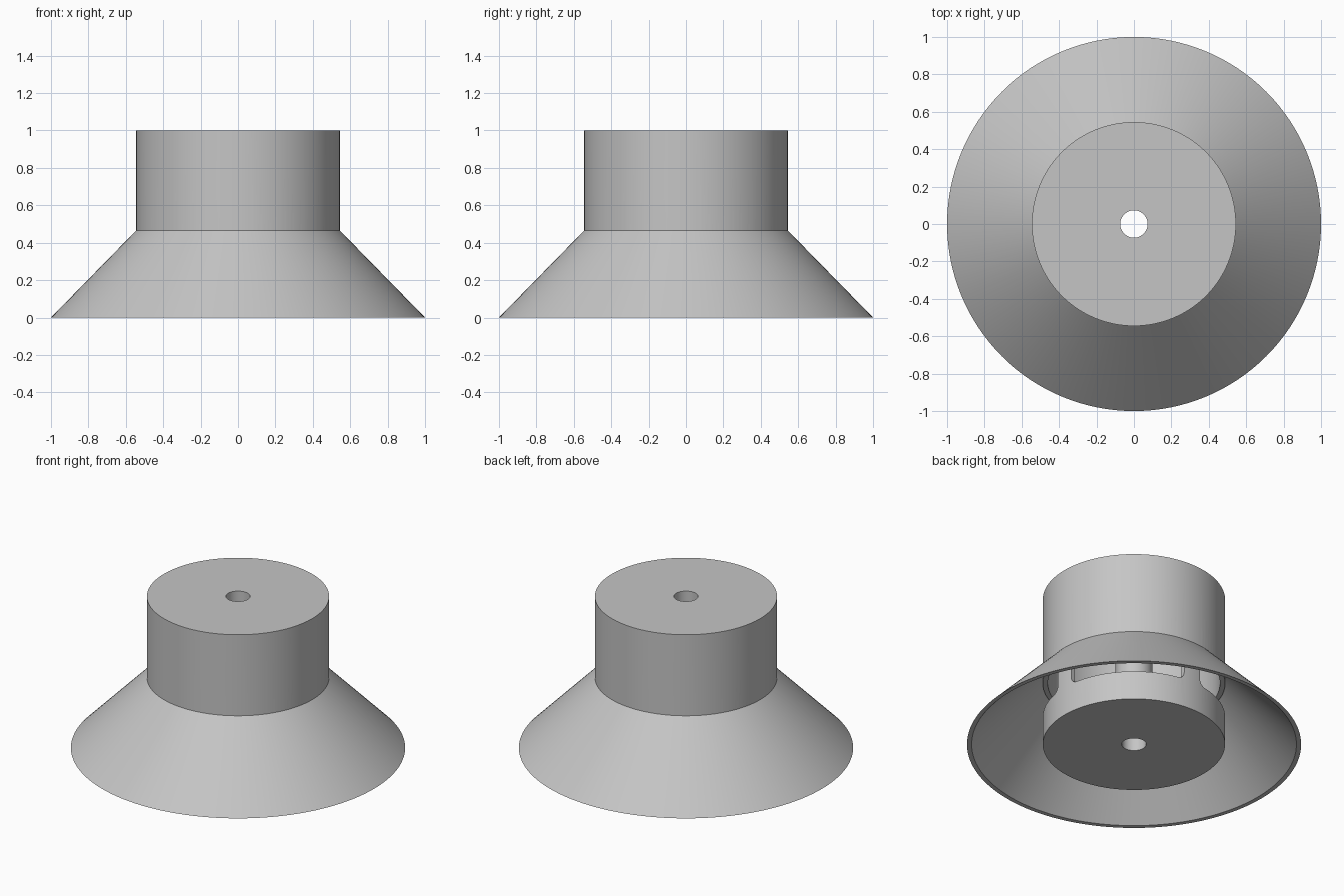
import bpy, bmesh, math

SEGMENTS = 128
RADIUS, HEIGHT, WALL = 0.545, 1.0, 0.03
HOLE, TUBE = 0.073, 0.11
SKIRT_TOP = 0.465

cube = bpy.data.objects.get("Cube")
if cube:
    bpy.data.objects.remove(cube)

grey = bpy.data.materials.new("plain_grey")
grey.use_nodes = True
colour = (0.56, 0.56, 0.56, 1)
grey.diffuse_color = colour
grey.node_tree.nodes["Principled BSDF"].inputs["Base Color"].default_value = colour


def ring_solid(name, sections, closed):
    """Solid from a row of four-sided cross-sections."""
    bm = bmesh.new()
    rows = [[bm.verts.new(p) for p in section] for section in sections]
    pairs = list(zip(rows, rows[1:]))
    if closed:
        pairs.append((rows[-1], rows[0]))
    else:
        bm.faces.new(rows[0])
        bm.faces.new(rows[-1])
    for a, b in pairs:
        n = len(a)
        for i in range(n):
            j = (i + 1) % n
            bm.faces.new((a[i], a[j], b[j], b[i]))
    bmesh.ops.recalc_face_normals(bm, faces=bm.faces)
    mesh = bpy.data.meshes.new(name)
    bm.to_mesh(mesh)
    bm.free()
    mesh.materials.append(grey)
    obj = bpy.data.objects.new(name, mesh)
    bpy.context.collection.objects.link(obj)
    return obj


def at_angle(profile, angle):
    return [(r * math.cos(angle), r * math.sin(angle), z) for r, z in profile]


def lathe(name, profile):
    step = 2 * math.pi / SEGMENTS
    return ring_solid(name, [at_angle(profile, i * step) for i in range(SEGMENTS)], True)


def slot_cutter(centre):
    """Curved window with rounded corners."""
    half, corner, low, high = math.radians(38.5), 0.045, 0.19, 0.42
    sections = []
    steps = 60
    for i in range(steps + 1):
        # Samples crowd towards the ends, where the corners are
        angle = -half * math.cos(math.pi * i / steps)
        gap = max(corner - (half - abs(angle)) * RADIUS, 0)
        inset = corner - math.sqrt(max(corner ** 2 - gap ** 2, 0))
        inner, outer = RADIUS - 0.08, RADIUS + 0.08
        profile = [(inner, low + inset), (inner, high - inset),
                   (outer, high - inset), (outer, low + inset)]
        sections.append(at_angle(profile, centre + angle))
    return ring_solid("slot_cutter", sections, False)


def cut(obj, cutter):
    mod = obj.modifiers.new("cut", "BOOLEAN")
    mod.operation = "DIFFERENCE"
    mod.solver = "EXACT"
    mod.object = cutter
    cutter.hide_render = True
    graph = bpy.context.evaluated_depsgraph_get()
    mesh = bpy.data.meshes.new_from_object(obj.evaluated_get(graph))
    obj.modifiers.clear()
    obj.data = mesh
    bpy.data.objects.remove(cutter)


# Hollow drum around a central tube
body = lathe("drum_body", [(HOLE, 0), (RADIUS, 0), (RADIUS, HEIGHT), (HOLE, HEIGHT)])
inside = RADIUS - WALL
cut(body, lathe("cavity_cutter", [(TUBE, WALL), (inside, WALL),
                                  (inside, HEIGHT - WALL), (TUBE, HEIGHT - WALL)]))

# Four windows under the skirt
for k in range(4):
    cut(body, slot_cutter(math.pi / 4 + k * math.pi / 2))

# Flared skirt
skirt = lathe("flared_skirt", [(RADIUS, SKIRT_TOP), (1, 0),
                               (0.972, 0), (RADIUS - 0.002, SKIRT_TOP - 0.029)])

for obj in (body, skirt):
    bpy.ops.object.select_all(action="DESELECT")
    obj.select_set(True)
    bpy.context.view_layer.objects.active = obj
    bpy.ops.object.shade_smooth_by_angle(angle=math.radians(30))
